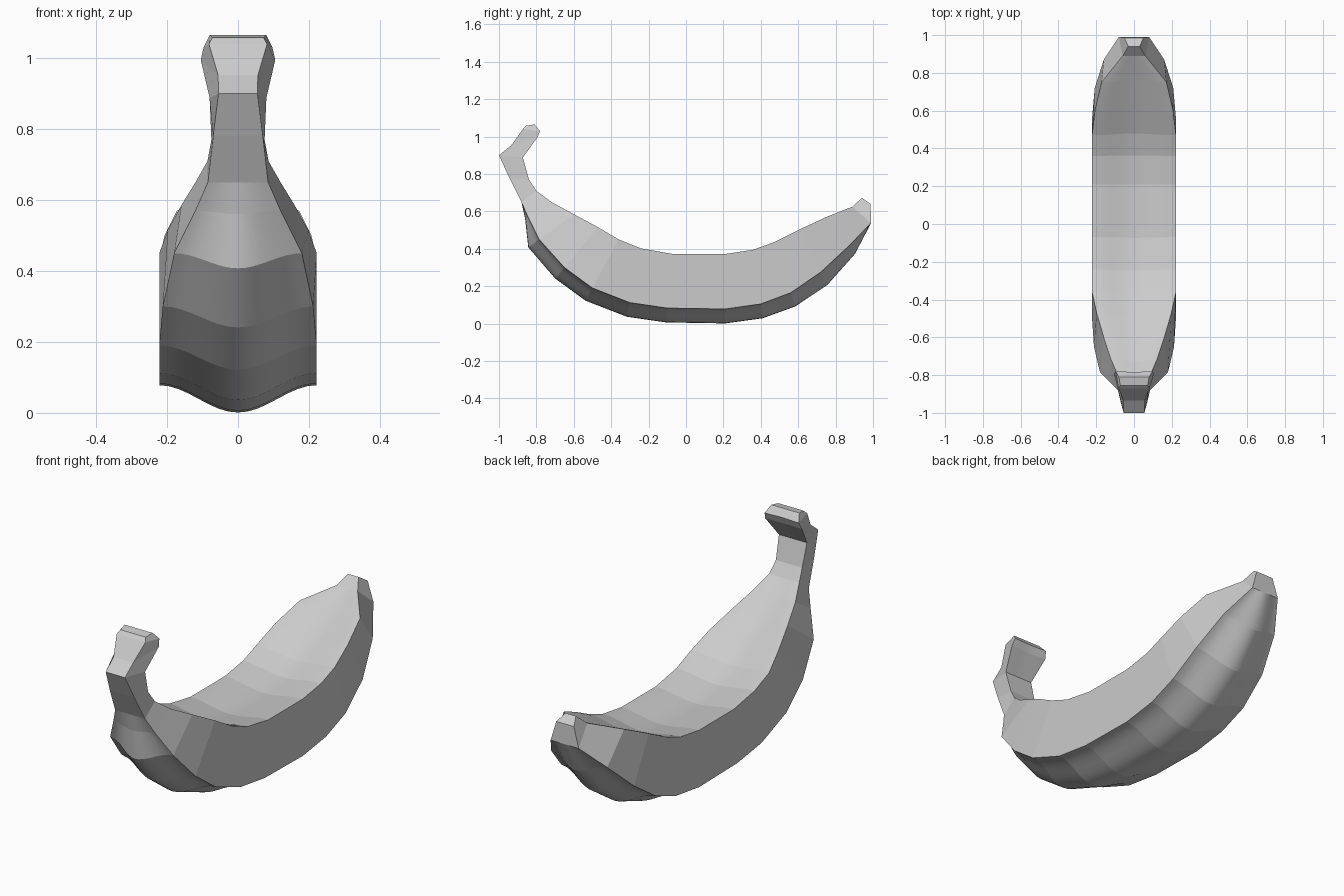
import bpy, bmesh
from math import cos, pi
from mathutils import Vector

if "Cube" in bpy.data.objects:
    bpy.data.objects.remove(bpy.data.objects["Cube"])

# Stations: outer crease (y, z), inner crease (y, z), then outer and inner half widths
STEM = [
    (-.855, 1.058, -.81, 1.065, .072, .08),
    (-.872, 1.04, -.78, 1.03, .082, .097),
    (-.935, .952, -.795, .995, .056, .105),
    (-1, .9, -.872, .888, .055, .08),
    (-.945, .78, -.84, .77, .07, .075),
    (-.88, .65, -.8, .71, .085, .086),
]
BODY = [
    (-.845, .57, -.72, .65, .12, .12),
    (-.785, .45, -.6, .585, .18, .16),
    (-.65, .3, -.47, .515, .212, .198),
    (-.5, .19, -.36, .45),
    (-.3, .112, -.24, .402),
    (-.1, .083, -.07, .372),
    (.21, .078, .21, .372),
    (.4, .105, .36, .395),
    (.56, .165, .47, .435),
    (.72, .275, .6, .5, .208, .207),
    (.87, .415, .75, .57, .16, .172),
]
TIP = [
    (.99, .538, .89, .625, .08, .06),
    (.986, .641, .94, .672, .05, .03),
]
N = 16        # segments across each broad face
WIDE = .222   # half width of the full body


def section(oy, oz, iy, iz, ow=WIDE, iw=WIDE):
    """Closed cross-section: cosine ridge outside, shallow groove inside."""
    outer, inner = Vector((0, oy, oz)), Vector((0, iy, iz))
    out = (outer - inner).normalized()
    ridge = min(.077, max(0, ow - .1) * .9)
    groove = max(0, iw - .08) * .2
    pts = []
    for edge, width, rise, side in ((outer, ow, ridge, 1), (inner, iw, groove, -1)):
        for i in range(N + 1):
            t = side * (2 * i / N - 1)
            pts.append(edge + out * rise * (1 + cos(pi * t)) / 2 + Vector((t * width, 0, 0)))
    return pts


# Banana body and stem as one loft
bm = bmesh.new()
rings = [[bm.verts.new(p) for p in section(*s)] for s in STEM + BODY + TIP]
count = len(rings[0])
for a, b in zip(rings, rings[1:]):
    for i in range(count):
        j = (i + 1) % count
        bm.faces.new((a[i], a[j], b[j], b[i])).smooth = True
bm.faces.new(rings[0][::-1])
bm.faces.new(rings[-1])
bmesh.ops.recalc_face_normals(bm, faces=bm.faces)

# Sharp edges: every station ring and the four long creases
for ring in rings:
    for i in range(count):
        bm.edges.get((ring[i], ring[(i + 1) % count])).smooth = False
for a, b in zip(rings, rings[1:]):
    for i in (0, N, N + 1, 2 * N + 1):
        bm.edges.get((a[i], b[i])).smooth = False

mesh = bpy.data.meshes.new("banana")
bm.to_mesh(mesh)
bm.free()
banana = bpy.data.objects.new("banana", mesh)
bpy.context.collection.objects.link(banana)
